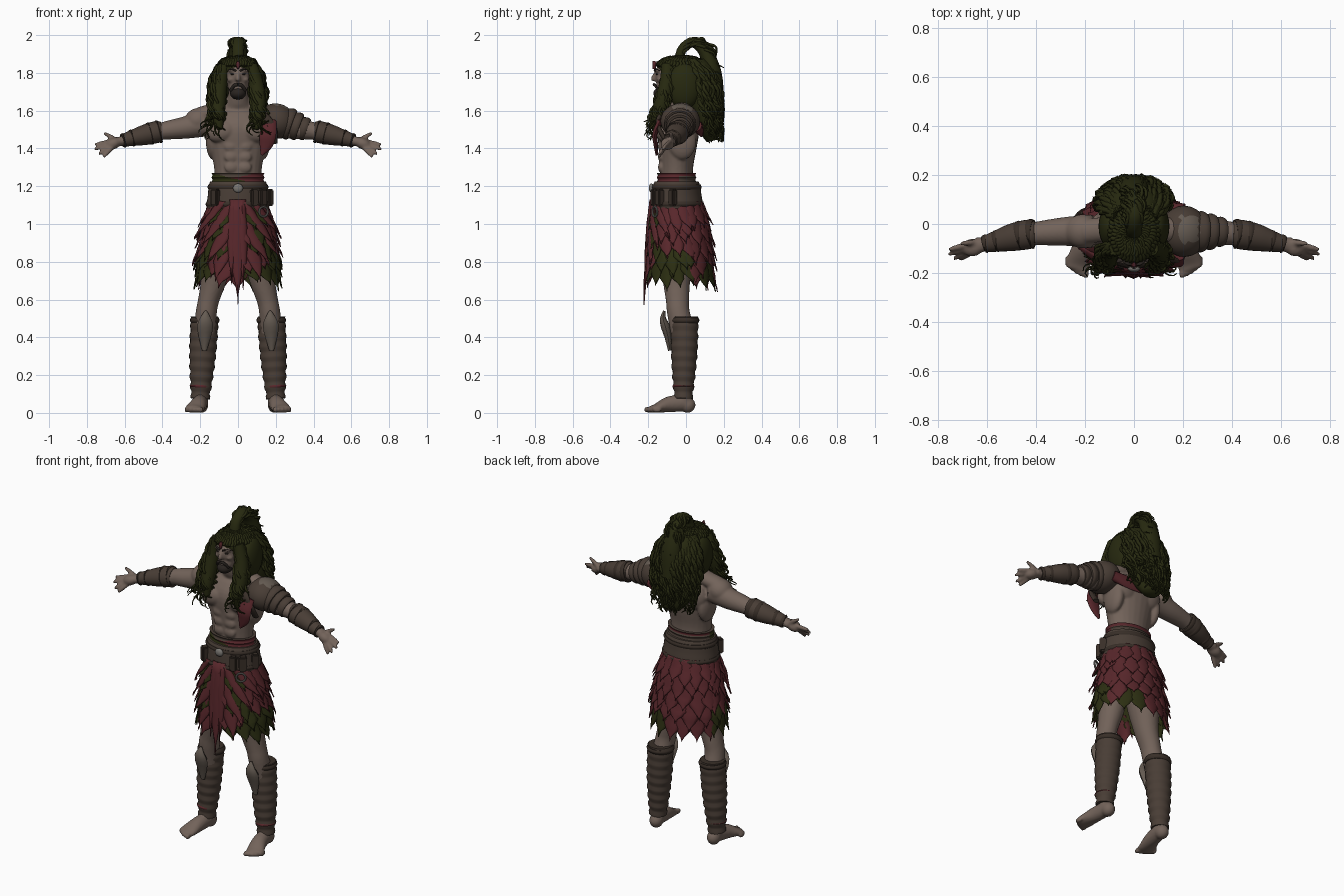
import bpy, bmesh, math, random
from mathutils import Vector, Matrix

random.seed(7)
R = random.uniform


def colour(name, rgb):
    m = bpy.data.materials.new(name)
    m.diffuse_color = (*rgb, 1)
    return m


SKIN = colour("skin", (0.17, 0.125, 0.102))
LEATHER = colour("leather", (0.066, 0.047, 0.036))
DARK = colour("dark_leather", (0.04, 0.028, 0.021))
HAIR = colour("green_hair", (0.02, 0.022, 0.005))
GREEN = colour("green_cloth", (0.025, 0.028, 0.006))
RED = colour("red_cloth", (0.098, 0.02, 0.024))
BEARD = colour("beard", (0.022, 0.017, 0.014))
BONE = colour("bone_plate", (0.13, 0.105, 0.085))
METAL = colour("metal", (0.19, 0.18, 0.165))


def finish(bm, name, *mats, angle=50):
    bmesh.ops.recalc_face_normals(bm, faces=bm.faces)
    me = bpy.data.meshes.new(name)
    bm.to_mesh(me)
    bm.free()
    for m in mats:
        me.materials.append(m)
    for p in me.polygons:
        p.use_smooth = True
    me.set_sharp_from_angle(angle=math.radians(angle))
    ob = bpy.data.objects.new(name, me)
    bpy.context.collection.objects.link(ob)
    return ob


def spline(pts, step):
    pts = [Vector(p) for p in pts]
    out = []
    for i in range(len(pts) - 1):
        a, b, c, d = pts[max(i - 1, 0)], pts[i], pts[i + 1], pts[min(i + 2, len(pts) - 1)]
        for k in range(step):
            t = k / step
            out.append(0.5 * (2 * b + (c - a) * t + (2 * a - 5 * b + 4 * c - d) * t * t
                              + (3 * b - a - 3 * c + d) * t ** 3))
    return out + [pts[-1]]


def tube(bm, pts, side=(1, 0, 0), n=24, step=4, caps=True, mx=1):
    """Loft ellipses along points (x, y, z, side radius, other radius)."""
    pts = spline(pts, step)
    pos = [Vector((p[0] * mx, p[1], p[2])) for p in pts]
    rings = []
    for i, p in enumerate(pts):
        t = (pos[min(i + 1, len(pos) - 1)] - pos[max(i - 1, 0)]).normalized()
        s = Vector(side)
        s = (s - t * s.dot(t)).normalized()
        o = t.cross(s)
        rings.append([bm.verts.new(pos[i] + s * p[3] * math.cos(k * math.tau / n)
                                   + o * p[4] * math.sin(k * math.tau / n)) for k in range(n)])
    for a, b in zip(rings, rings[1:]):
        for k in range(n):
            bm.faces.new((a[k], a[(k + 1) % n], b[(k + 1) % n], b[k]))
    if caps:
        bm.faces.new(rings[0])
        bm.faces.new(rings[-1])


def ball(bm, loc, rad, mx=1, rot=0):
    m = Matrix.Translation((loc[0] * mx, loc[1], loc[2])) @ Matrix.Rotation(rot * mx, 4, 'Y') @ Matrix.Diagonal((*rad, 1))
    bmesh.ops.create_uvsphere(bm, u_segments=24, v_segments=14, radius=1, matrix=m)


def tube_ob(name, pts, *mats, **kw):
    bm = bmesh.new()
    tube(bm, pts, **kw)
    return finish(bm, name, *mats)


# Body: overlapping muscle forms fused into one skin
bm = bmesh.new()
tube(bm, [(0, -.05, 1.05, .13, .1), (0, -.05, 1.2, .122, .09), (0, -.05, 1.3, .127, .088),
          (0, -.045, 1.4, .148, .1), (0, -.04, 1.5, .175, .11), (0, -.03, 1.57, .16, .085),
          (0, -.03, 1.615, .09, .06), (0, -.05, 1.67, .055, .06), (0, -.06, 1.75, .05, .055)])
ball(bm, (0, -.07, 1.785), (.072, .095, .095))
ball(bm, (0, -.105, 1.725), (.05, .055, .055))
tube(bm, [(0, -.155, 1.805, .009, .01), (0, -.17, 1.775, .012, .014), (0, -.172, 1.757, .016, .012)])
for s in (1, -1):
    ball(bm, (.028, -.145, 1.812), (.026, .02, .01), s)
    ball(bm, (.036, -.135, 1.765), (.022, .02, .016), s)
    ball(bm, (.082, -.112, 1.49), (.085, .047, .058), s, .25)
    ball(bm, (.08, .03, 1.5), (.075, .04, .08), s)
    ball(bm, (.13, -.02, 1.44), (.04, .075, .1), s)
    ball(bm, (.21, -.03, 1.548), (.075, .07, .066), s, .3)
    for z in (1.3, 1.355, 1.41):
        ball(bm, (.036, -.132, z), (.036, .016, .029), s)
    tube(bm, [(.03, -.02, 1.66, .04, .03), (.1, -.02, 1.61, .05, .04), (.2, -.03, 1.58, .05, .04)], (0, 1, 0), mx=s)
    # arm
    tube(bm, [(.17, -.03, 1.535, .07, .072), (.27, -.03, 1.512, .06, .06), (.35, -.035, 1.5, .053, .052),
              (.41, -.04, 1.49, .047, .046), (.5, -.055, 1.47, .046, .044), (.6, -.08, 1.443, .03, .028),
              (.64, -.088, 1.435, .034, .024)], (0, 1, 0), mx=s)
    ball(bm, (.662, -.097, 1.425), (.045, .036, .03), s, .4)
    # fingers and thumb
    for base, tip in (((.685, -.085, 1.435), (.757, -.105, 1.42)), ((.688, -.1, 1.422), (.76, -.125, 1.396)),
                      ((.682, -.112, 1.41), (.738, -.143, 1.37)), ((.67, -.118, 1.402), (.712, -.145, 1.355)),
                      ((.645, -.075, 1.445), (.71, -.08, 1.482))):
        b, t = Vector(base), Vector(tip)
        tube(bm, [(*b, .013, .013), (*b.lerp(t, .55), .012, .012), (*t, .008, .008)], (0, 1, .3), n=10, mx=s)
    # leg
    tube(bm, [(.085, -.045, 1.02, .095, .1), (.11, -.05, .85, .09, .098), (.13, -.05, .7, .068, .073),
              (.155, -.045, .6, .056, .062), (.168, -.04, .53, .056, .06), (.178, -.012, .4, .06, .064),
              (.185, -.012, .3, .055, .058), (.196, -.015, .12, .04, .045), (.197, -.01, .05, .038, .044)], mx=s)
    # foot and toes
    ball(bm, (.195, .008, .042), (.038, .042, .042), s)
    tube(bm, [(.195, 0, .055, .038, .045), (.208, -.09, .045, .043, .042), (.228, -.16, .024, .052, .023),
              (.234, -.185, .021, .046, .019)], mx=s)
    for k in range(5):
        ball(bm, (.197 + .019 * k, -.2 + .006 * k + .003 * k * k * .5, .017), (.013 - .001 * k, .024, .016), s)
body = finish(bm, "body", SKIN)
rm = body.modifiers.new("fuse", 'REMESH')
rm.mode, rm.voxel_size, rm.use_smooth_shade = 'VOXEL', .007, True
sm = body.modifiers.new("soften", 'SMOOTH')
sm.factor, sm.iterations = .5, 3

# Beard, moustache, brows and eyes
bm = bmesh.new()
ball(bm, (0, -.128, 1.692), (.042, .045, .033))
for s in (1, -1):
    tube(bm, [(0, -.17, 1.738, .007, .008), (.022, -.162, 1.732, .007, .009), (.038, -.145, 1.705, .006, .009)], (0, 1, 0), n=8, mx=s)
    tube(bm, [(.01, -.166, 1.81, .005, .005), (.03, -.161, 1.819, .006, .005), (.052, -.14, 1.812, .003, .003)], (0, 1, 0), n=8, mx=s)
    ball(bm, (.028, -.152, 1.793), (.012, .008, .005), s)
finish(bm, "beard_and_eyes", BEARD)
tube_ob("forehead_mark", [(0, -.166, 1.862, .004, .012), (0, -.168, 1.845, .012, .01), (0, -.168, 1.82, .004, .008)], RED, n=8)

# Hair: solid masses covered by curly strands
bm = bmesh.new()
ball(bm, (0, -.028, 1.822), (.1, .126, .068))
tube(bm, [(0, .05, 1.86, .08, .05), (0, .07, 1.8, .11, .085), (0, .085, 1.7, .125, .085), (0, .1, 1.6, .125, .075),
          (0, .125, 1.5, .1, .055), (0, .14, 1.44, .05, .03)])
TAIL = [(0, -.035, 1.87), (0, -.018, 1.93), (0, .04, 1.962), (0, .1, 1.915), (0, .14, 1.8), (0, .155, 1.65)]
tube(bm, [(*p, r, .8 * r) for p, r in zip(TAIL, (.035, .03, .036, .045, .06, .06))])
LOCK = [(.07, -.1, 1.845), (.092, -.1, 1.76), (.105, -.12, 1.66), (.105, -.15, 1.57), (.095, -.165, 1.5)]
for s in (1, -1):
    tube(bm, [(*p, r, r) for p, r in zip(LOCK, (.03, .038, .042, .034, .014))], mx=s)
    ball(bm, (.095, -.01, 1.73), (.05, .09, .12), s)


def curl(path, r=.011, amp=.012, turns=4):
    pts = spline(path, 9)
    ph, n, out = R(0, 6.28), len(pts) - 1, []
    for i, p in enumerate(pts):
        t = i / n
        a, w = ph + t * turns * math.tau, amp * (.3 + t)
        rad = r * (1 - .75 * t ** 3)
        out.append((p.x + w * math.cos(a), p.y + w * math.sin(a), p.z + w * .4 * math.sin(a), rad, rad))
    tube(bm, out, (1, .2, .1), n=5, step=1)


for i in range(95):
    a = R(-1.75, 1.75)
    u, c, k = math.sin(a), math.cos(a), R(.88, 1.06)
    curl([(.08 * u, .03 + .04 * c, 1.87), (.135 * u * k, .07 + .095 * c * k, 1.77),
          (.145 * u * k, .09 + .095 * c * k, 1.63), (.125 * u, .125 + .06 * c, R(1.43, 1.58))])
for s in (1, -1):
    for i in range(24):
        d = Vector((R(-.03, .045), R(-.04, .04), R(-.02, .02)))
        end = R(-.05, .06)
        pts = [Vector((p[0] * s, p[1], p[2])) + Vector((d.x * s, d.y, d.z)) * min(1, .5 + .25 * j) for j, p in enumerate(LOCK)]
        pts[-1].z += end
        pts[-1].x += s * R(-.02, .06)
        curl(pts, .009, .014, 4)
for i in range(32):
    d = Vector((R(-.05, .05), R(-.01, .045), R(-.02, .025)))
    curl([Vector(p) + d * min(1, .25 * j + .2) for j, p in enumerate(TAIL)][:random.choice((4, 5, 6))], .01, .012, 4)
for i in range(44):
    a = math.tau * i / 44
    curl([(math.sin(a) * .104 * h, -.028 - math.cos(a) * .13 * h, 1.822 + .07 * math.sqrt(max(0, 1 - h * h)))
          for h in (.98, .85, .6, .25)], .01, .004, 3)
finish(bm, "hair", HAIR, angle=80)

# Bracers and shin guards
for s, tag in ((1, "left"), (-1, "right")):
    tube_ob(tag + "_bracer", [(.405, -.04, 1.49, .05, .05), (.43, -.042, 1.487, .06, .058), (.5, -.055, 1.47, .056, .053),
            (.56, -.07, 1.455, .044, .042), (.61, -.082, 1.442, .034, .034)], LEATHER, side=(0, 1, 0), mx=s)
    bm = bmesh.new()
    for x, y, z, r in ((.42, -.041, 1.489, .062), (.465, -.047, 1.479, .061), (.56, -.07, 1.455, .046), (.605, -.081, 1.443, .039)):
        tube(bm, [(x - .008, y, z + .002, r - .004, r - .004), (x, y, z, r, r), (x + .008, y - .002, z - .002, r - .004, r - .004)],
             (0, 1, 0), step=2, mx=s)
    finish(bm, tag + "_bracer_straps", DARK)
    pts = []
    for i in range(33):
        t = i / 32
        r = .047 + .025 * math.sin(min(1, t * 1.25) * math.pi / 2) + (.004 if i % 4 < 2 else -.002) * (1 - .4 * t)
        pts.append((.2 - .024 * t, -.014 + .008 * t, .075 + .43 * t, r, r * .98))
    tube_ob(tag + "_shin_guard", pts, LEATHER, step=1, mx=s)
    tube_ob(tag + "_ankle_wrap", [(.2, -.014, .13, .052, .052), (.199, -.014, .14, .058, .058), (.199, -.014, .15, .053, .053)], RED, mx=s)
    tube_ob(tag + "_knee_plate", [(.178, -.085, .33, .012, .01), (.176, -.095, .4, .032, .018), (.174, -.11, .46, .042, .024),
            (.172, -.122, .5, .03, .016), (.17, -.115, .54, .006, .006)], BONE, n=8, step=2, mx=s)
    tube_ob(tag + "_guard_cuff", [(.176, -.006, .475, .072, .07), (.176, -.006, .49, .079, .077), (.176, -.006, .51, .07, .068)], DARK, mx=s)

# Shoulder armour on one arm, with a mail patch on top
bm = bmesh.new()
ball(bm, (.205, -.03, 1.545), (.1, .105, .092), 1, .45)
for x, z, r in ((.27, 1.53, .085), (.31, 1.518, .075), (.35, 1.505, .062)):
    tube(bm, [(x - .04, -.03, z + .012, r - .012, r - .012), (x, -.032, z, r, r), (x + .018, -.033, z - .006, r - .006, r - .006)], (0, 1, 0))
ob = finish(bm, "shoulder_armour", LEATHER, BONE)
for p in ob.data.polygons:
    if .19 < p.center.x < .265 and -.08 < p.center.y < .03 and p.center.z > 1.59:
        p.material_index = 1
tube_ob("chest_strap", [(.1, -.1, 1.6, .02, .012), (.15, -.145, 1.56, .022, .012), (.185, -.14, 1.5, .022, .012), (.19, -.1, 1.43, .02, .012)], DARK)
tube_ob("chest_cloth", [(.175, -.135, 1.55, .03, .015), (.16, -.165, 1.48, .043, .014), (.148, -.16, 1.42, .036, .012), (.125, -.155, 1.365, .006, .006)], RED, n=10)
tube_ob("back_cloth", [(.2, .055, 1.52, .03, .03), (.1, .08, 1.5, .012, .04), (-.03, .085, 1.5, .012, .035)], RED, side=(0, 1, 0), n=12)

# Waist sash and belt
ob = tube_ob("waist_sash", [(0, -.05, 1.19 + .008 * i, .136 + .005 * (i % 3 == 1), .1 + .005 * (i % 3 == 1)) for i in range(11)],
             LEATHER, RED, GREEN, n=48, step=2)
for p in ob.data.polygons:
    c = p.center
    if c.y < -.04:
        p.material_index = 2 if c.z + .25 * c.x < 1.235 and c.x < .04 else 1 if c.z < 1.25 + .2 * c.x else 0
    elif c.z > 1.255:
        p.material_index = 1
tube_ob("broad_belt", [(0, -.048, 1.07, .16, .132), (0, -.048, 1.1, .166, .137), (0, -.05, 1.15, .16, .132), (0, -.05, 1.2, .155, .126), (0, -.05, 1.225, .148, .116)], LEATHER, n=40)
for z, r in ((1.105, .172), (1.195, .162)):
    tube_ob("belt_strap", [(0, -.049, z - .013, r - .006, r - .035), (0, -.049, z, r, r - .03), (0, -.049, z + .013, r - .006, r - .035)], DARK, n=40)
bm = bmesh.new()
ball(bm, (0, -.183, 1.19), (.026, .014, .024))
finish(bm, "belt_buckle", METAL)
bm = bmesh.new()
for x, y, w in ((.085, -.165, .02), (.13, -.14, .022), (-.12, -.15, .022), (.165, -.07, .02)):
    bmesh.ops.create_cube(bm, size=1, matrix=Matrix.Translation((x, y, 1.14)) @ Matrix.Rotation(x * 5, 4, 'Z') @ Matrix.Diagonal((w * 2, .04, .09, 1)))
bmesh.ops.bevel(bm, geom=bm.edges[:], offset=.007, segments=2, affect='EDGES')
finish(bm, "belt_pouches", DARK, angle=30)
bpy.ops.mesh.primitive_torus_add(location=(.135, -.165, 1.065), rotation=(math.pi / 2, 0, .5), major_radius=.026, minor_radius=.006, major_segments=20, minor_segments=8)
bpy.context.object.name = "belt_ring"
bpy.context.object.data.materials.append(METAL)

# Skirt: inner cloth and tiers of ragged strips
PROFILE = [(1.2, .13, -.046, .115), (1.1, .158, -.042, .135), (1., .183, -.037, .152), (.8, .215, -.03, .168), (.5, .195, -.03, .172)]


def skirt_point(th, z, off):
    for a, b in zip(PROFILE, PROFILE[1:]):
        if z >= b[0]:
            break
    rx, cy, ry = (a[i] + (b[i] - a[i]) * (a[0] - z) / (a[0] - b[0]) for i in (1, 2, 3))
    return ((rx + off) * math.sin(th), cy - (ry + off) * math.cos(th), z)


ob = tube_ob("inner_skirt", [(0, c, z, rx - .006, ry - .006) for z, rx, c, ry in PROFILE[1:4]], RED, GREEN, n=48, caps=False)
for p in ob.data.polygons:
    p.material_index = int(p.center.y < -.03)
rags = {"red_rags": bmesh.new(), "green_rags": bmesh.new()}


def rag(kind, th, lean, zt, zb, width, lift=0., flare=.03):
    b, rows, rows_n = rags[kind], [], 9
    for i in range(rows_n + 1):
        t = i / rows_n
        w = width * (1 if t < .55 else max(.04, 1 - ((t - .55) / .45) ** 1.3)) * R(.88, 1.1)
        rows.append([b.verts.new(skirt_point(th + lean * t + w * j / 2, zt + (zb - zt) * t * (1 - .05 * abs(j)) ,
                     lift + flare * t ** 1.5 - .004 * abs(j) + R(-.002, .002))) for j in (-2, -1, 0, 1, 2)])
    for p, q in zip(rows, rows[1:]):
        for j in range(4):
            b.faces.new((p[j], p[j + 1], q[j + 1], q[j]))


for tier, (zt, zb) in enumerate(((1.12, .975), (1.06, .9), (.98, .81), (.9, .74), (.83, .675))):
    for i in range(17):
        th = (i + .5 * (tier % 2)) / 17 * math.tau - math.pi
        f = abs(th)
        green = (tier < 3 and .1 < f < .62) or (tier > 2 and .5 < f < 1.9) or (tier == 4 and R(0, 1) < .35)
        lean = math.copysign(.28, th) if f < 1.7 else R(-.05, .05)
        rag("green_rags" if green else "red_rags", th, lean, zt, zb + R(-.035, .025), .27, .004, .026)
for s in (1, -1):  # long swept strips on the front
    for th, lean, zt, zb in ((.2, .75, 1.12, .86), (.2, .5, 1.02, .78), (.55, .75, 1.12, .92), (.3, .2, .92, .69)):
        rag("red_rags", th * s, lean * s, zt, zb, .17, .014, .03)
for th, lean, zb, w in ((-.05, .05, .57, .2), (.12, 0, .65, .13), (-.17, .02, .68, .12)):
    rag("red_rags", th, lean, 1.13, zb, w, .02, .005)
for name, b in rags.items():
    ob = finish(b, name, RED if name[0] == "r" else GREEN)
    sol = ob.modifiers.new("cloth_thickness", 'SOLIDIFY')
    sol.thickness = .005
